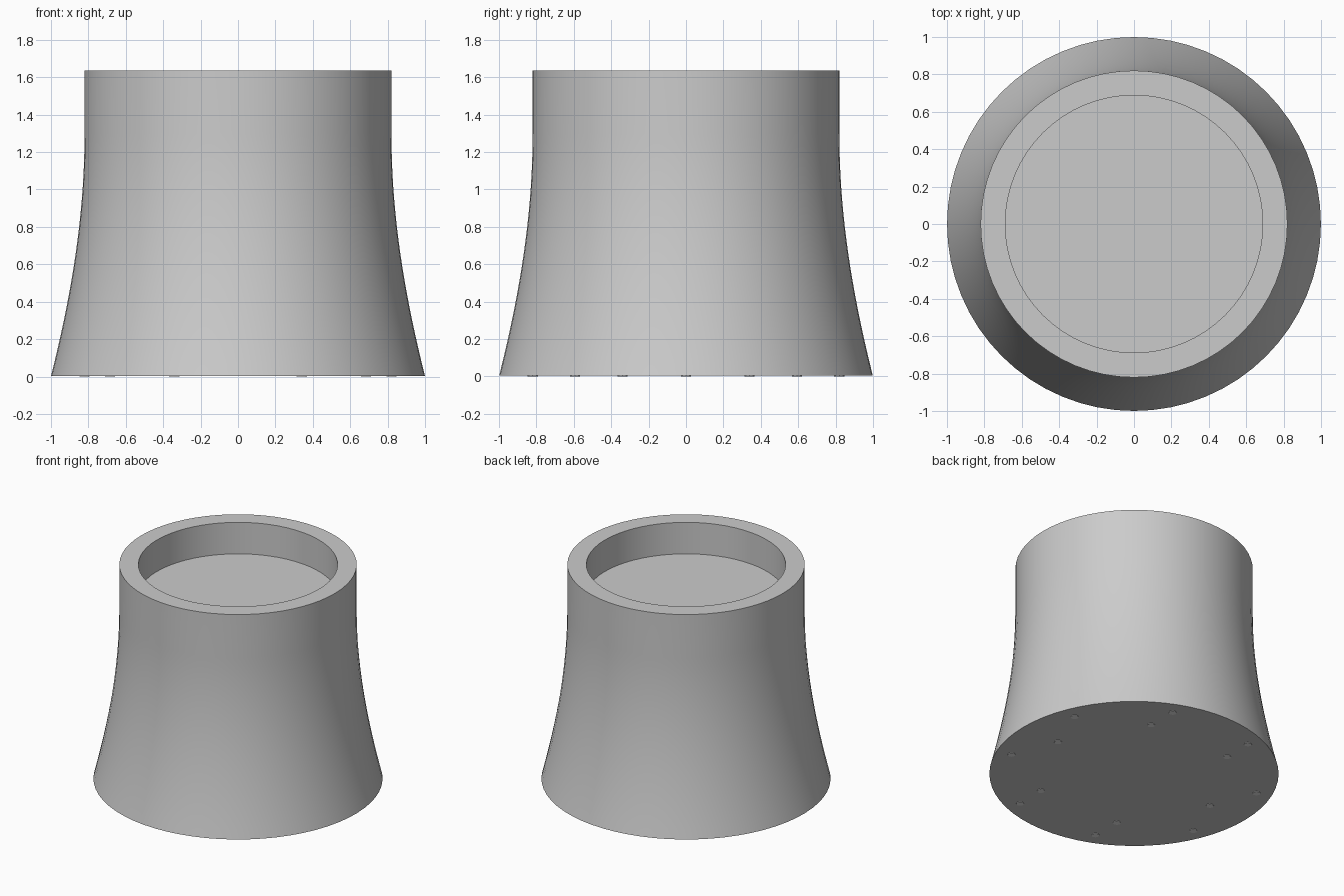
import bpy, bmesh, math

if "Cube" in bpy.data.objects:
    bpy.data.objects.remove(bpy.data.objects["Cube"])

SEG = 64
TOP, FLOOR, BASE = 1.635, 1.395, 0.004


def material(name, rgb):
    m = bpy.data.materials.new(name)
    m.diffuse_color = (*rgb, 1.0)
    m.use_nodes = True
    m.node_tree.nodes["Principled BSDF"].inputs["Base Color"].default_value = m.diffuse_color
    return m


concrete = material("concrete grey", (0.6, 0.6, 0.6))
pale = material("pale grey", (0.8, 0.8, 0.8))


def finish(name, bm, mat):
    bmesh.ops.recalc_face_normals(bm, faces=bm.faces)
    mesh = bpy.data.meshes.new(name)
    bm.to_mesh(mesh)
    bm.free()
    obj = bpy.data.objects.new(name, mesh)
    bpy.context.collection.objects.link(obj)
    mesh.materials.append(mat)
    bpy.ops.object.select_all(action='DESELECT')
    obj.select_set(True)
    bpy.context.view_layer.objects.active = obj
    bpy.ops.object.shade_smooth_by_angle(angle=math.radians(35))
    return obj


def lathe(name, profile, mat):
    """Revolve (radius, height) points; the end rings are capped."""
    bm = bmesh.new()
    rings = []
    for r, z in profile:
        rings.append([bm.verts.new((r * math.cos(2 * math.pi * i / SEG),
                                    r * math.sin(2 * math.pi * i / SEG), z))
                      for i in range(SEG)])
    for a, b in zip(rings, rings[1:]):
        for i in range(SEG):
            j = (i + 1) % SEG
            bm.faces.new((a[i], a[j], b[j], b[i]))
    bm.faces.new(rings[0])
    bm.faces.new(rings[-1])
    return finish(name, bm, mat)


def wall_radius(z):
    # hyperbolic flare that turns vertical near the throat
    d = max(0.0, 1.3 - z) / 1.3
    return 0.82 * math.sqrt(1 + 0.487 * d * d)


# Flared tower with a recessed mouth
heights = [BASE + (1.3 - BASE) * i / 18 for i in range(19)]
outer = [(wall_radius(z), z) for z in heights]
lathe("tower_shell", outer + [(0.82, TOP), (0.688, TOP), (0.688, FLOOR)], concrete)

# Small feet showing under the base in two rings
bm = bmesh.new()
for count, radius, start in ((6, 0.685, 0.0), (8, 0.887, math.pi / 8)):
    for k in range(count):
        a = start + 2 * math.pi * k / count
        new = bmesh.ops.create_cone(bm, cap_ends=True, segments=8,
                                    radius1=0.027, radius2=0.027, depth=0.008)
        bmesh.ops.translate(bm, verts=new["verts"],
                            vec=(radius * math.cos(a), radius * math.sin(a), 0.004))
finish("base_feet", bm, pale)
